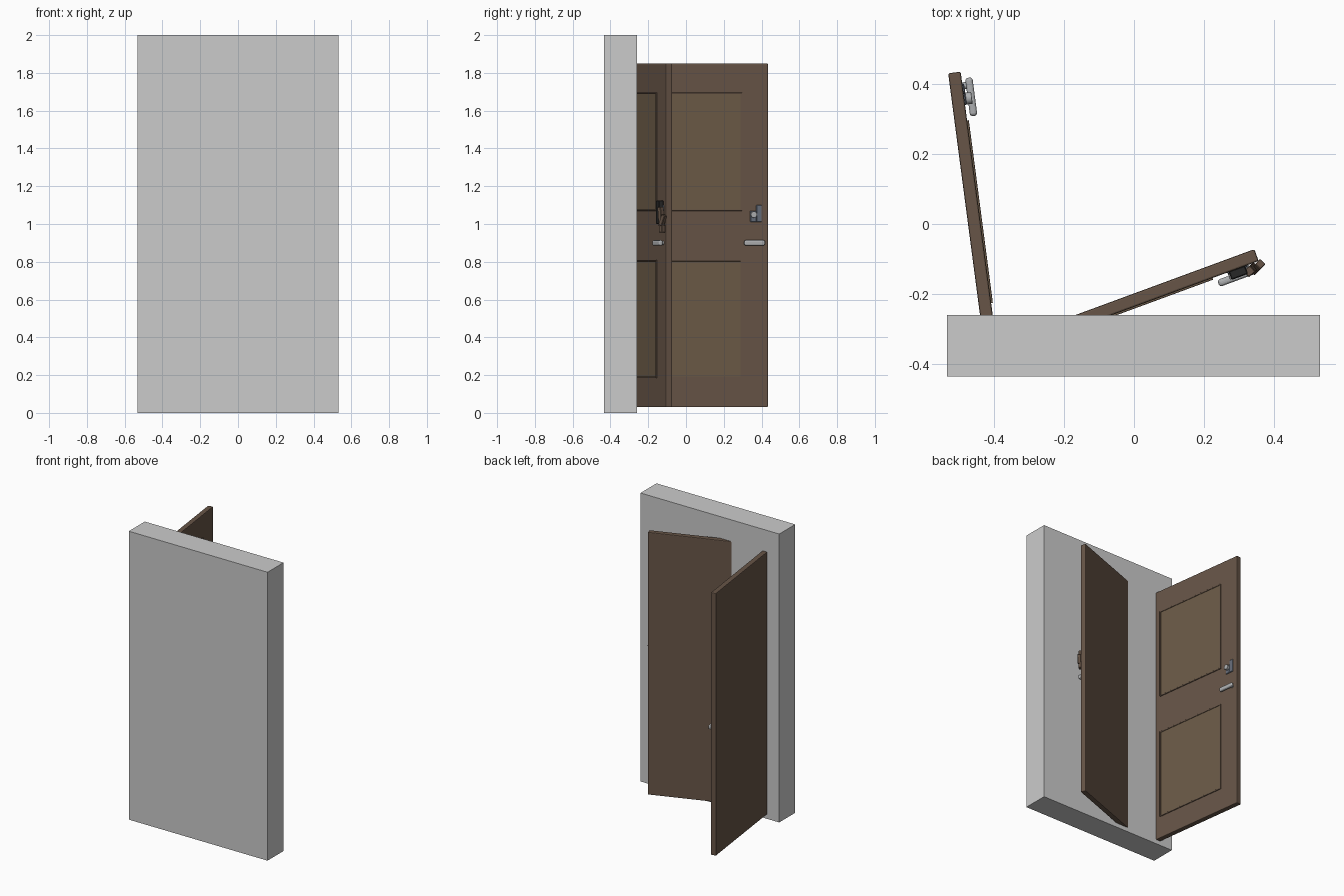
import bpy, math
from mathutils import Matrix, Vector

if "Cube" in bpy.data.objects:
    bpy.data.objects.remove(bpy.data.objects["Cube"])

HINGE = Vector((-0.407, -0.367, 0))
WIDTH, THICK = 0.806, 0.036
FRONT = -THICK / 2


def material(name, rgb):
    m = bpy.data.materials.new(name)
    m.diffuse_color = (*rgb, 1)
    m.use_nodes = True
    m.node_tree.nodes["Principled BSDF"].inputs["Base Color"].default_value = m.diffuse_color
    return m


WOOD = material("wood", (0.135, 0.09, 0.063))
PANEL = material("panel_wood", (0.15, 0.105, 0.063))
METAL = material("metal", (0.42, 0.43, 0.44))
STEEL = material("blue_steel", (0.13, 0.15, 0.19))
BLACK = material("black", (0.02, 0.02, 0.02))


def finish(ob, name, mat, bevel, segments, world):
    ob.name = name
    bpy.ops.object.transform_apply(location=False, rotation=True, scale=True)
    if mat:
        ob.data.materials.append(mat)
    if bevel:
        b = ob.modifiers.new("bevel", "BEVEL")
        b.width, b.segments = bevel, segments
    bpy.context.view_layer.update()
    ob.matrix_world = world @ ob.matrix_world
    return ob


def box(name, lo, hi, mat=None, bevel=0, segments=1, world=Matrix(), rot=(0, 0, 0)):
    lo, hi = Vector(lo), Vector(hi)
    bpy.ops.mesh.primitive_cube_add(size=1, location=(lo + hi) / 2, rotation=rot)
    ob = bpy.context.object
    ob.scale = hi - lo
    return finish(ob, name, mat, bevel, segments, world)


def peg(name, radius, u, v0, v1, z, mat, world):
    bpy.ops.mesh.primitive_cylinder_add(vertices=20, radius=radius, depth=v1 - v0,
                                        location=(u, (v0 + v1) / 2, z),
                                        rotation=(math.pi / 2, 0, 0))
    ob = finish(bpy.context.object, name, mat, 0.001, 1, world)
    bpy.ops.object.shade_smooth_by_angle()


def door(prefix, angle):
    # local frame: x along the leaf from the hinge, -y is the panelled face
    w = Matrix.Translation(HINGE) @ Matrix.Rotation(math.radians(angle), 4, 'Z')
    box(prefix + "_leaf", (0, FRONT, 0.03), (WIDTH, -FRONT, 1.85), WOOD, 0.005, 2, w)
    # two raised panels, each framed by a thin moulding
    for label, z0, z1 in (("lower", 0.185, 0.81), ("upper", 1.07, 1.695)):
        x0, x1, t = 0.14, WIDTH - 0.14, 0.008
        n = prefix + "_" + label
        box(n + "_panel", (x0, FRONT - 0.002, z0), (x1, FRONT + 0.004, z1), PANEL, world=w)
        for i, (a, b, c, d) in enumerate(((x0, x0 + t, z0, z1), (x1 - t, x1, z0, z1),
                                          (x0, x1, z0, z0 + t), (x0, x1, z1 - t, z1))):
            box(f"{n}_moulding_{i}", (a, FRONT - 0.005, c), (b, FRONT + 0.004, d),
                WOOD, 0.001, 1, w)
    # lever handle
    box(prefix + "_handle_lever", (0.676, -0.049, 0.886), (0.786, -0.028, 0.914),
        METAL, 0.008, 3, w)
    peg(prefix + "_handle_post", 0.010, 0.765, -0.036, -0.014, 0.90, METAL, w)
    # lock plate with knob
    box(prefix + "_lock_plate", (0.742, -0.023, 1.01), (0.772, -0.014, 1.10), STEEL, 0.003, 1, w)
    box(prefix + "_lock_foot", (0.71, -0.023, 1.01), (0.745, -0.014, 1.07), STEEL, 0.003, 1, w)
    peg(prefix + "_lock_knob", 0.017, 0.728, -0.040, -0.014, 1.05, METAL, w)
    return w


# wall slab
box("wall", (-0.533, -0.435, 0), (0.531, -0.26, 2.0))

# the two leaves
door("open_door", 97.5)
w = door("ajar_door", 20.2)

# lock case with a tilted wooden latch on the nearly closed leaf
box("lock_case", (0.715, -0.042, 1.0), (0.765, -0.016, 1.125), BLACK, 0.003, 1, w)
box("latch_arm", (0.765, -0.046, 0.955), (0.79, -0.022, 1.09), WOOD, 0.002, 1, w,
    (0, math.radians(-6), math.radians(20)))
box("latch_tip", (0.785, -0.044, 0.99), (0.808, -0.022, 1.05), WOOD, 0.002, 1, w,
    (0, math.radians(25), math.radians(25)))
